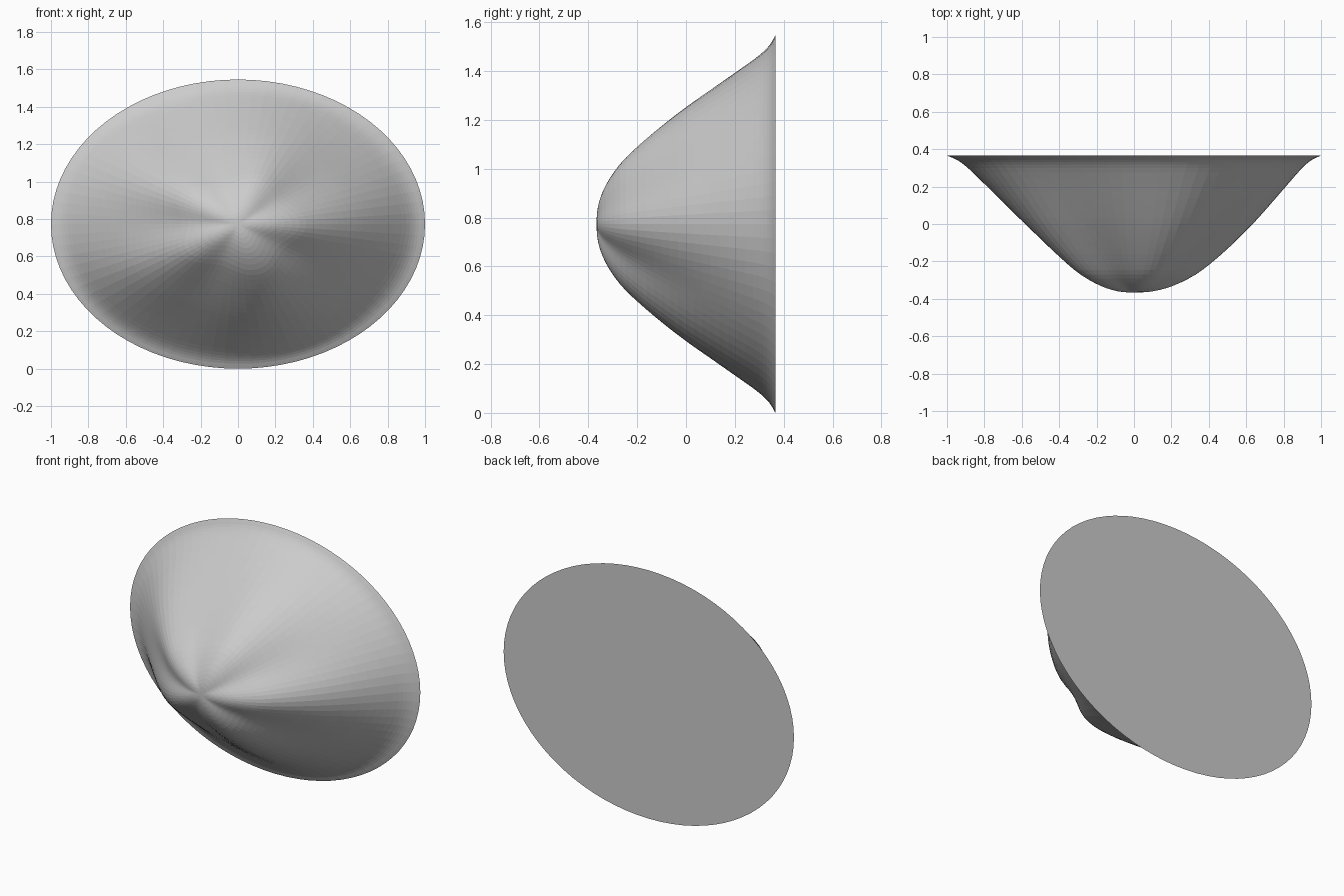
import bpy
import bmesh
import math
from mathutils import Vector

cube = bpy.data.objects.get("Cube")
if cube:
    bpy.data.objects.remove(cube, do_unlink=True)

SEGMENTS = 80
STEPS = 3
HALF_HEIGHT = 0.773
LOBES = 5
LOBE_DEPTH = 0.2

# Bell profile from the tip to the rim: (radius, y)
PROFILE = [Vector(p) for p in (
    (0, -0.366), (0.1, -0.36), (0.21, -0.33), (0.33, -0.27), (0.435, -0.19),
    (0.535, -0.1), (0.635, 0), (0.725, 0.1), (0.82, 0.21), (0.9, 0.3),
    (0.95, 0.342), (1, 0.366))]


def smooth_path(points, steps):
    """Catmull-Rom interpolation through the profile points."""
    ends = [Vector((-points[1].x, points[1].y))] + points
    ends.append(2 * points[-1] - points[-2])
    path = []
    for a, b, c, d in zip(ends, ends[1:], ends[2:], ends[3:]):
        for i in range(steps):
            t = i / steps
            path.append(0.5 * (2 * b + (c - a) * t
                               + (2 * a - 5 * b + 4 * c - d) * t * t
                               + (3 * b - a - 3 * c + d) * t ** 3))
    return path + [points[-1]]


def ring(bm, radius, y):
    """Oval ring, lobed towards the tip and plain at the rim."""
    amount = LOBE_DEPTH * (1 - radius) ** 1.5
    verts = []
    for i in range(SEGMENTS):
        angle = math.tau * i / SEGMENTS
        r = radius * (1 + amount * math.cos(LOBES * angle)) / (1 + amount)
        verts.append(bm.verts.new((r * math.cos(angle), y,
                                   HALF_HEIGHT * (1 + r * math.sin(angle)))))
    return verts


# Fluted bell with a flat back
bm = bmesh.new()
path = smooth_path(PROFILE, STEPS)
tip = bm.verts.new((0, path[0].y, HALF_HEIGHT))
rings = [ring(bm, p.x, p.y) for p in path[1:]]
for i in range(SEGMENTS):
    j = (i + 1) % SEGMENTS
    bm.faces.new((tip, rings[0][i], rings[0][j]))
    for inner, outer in zip(rings, rings[1:]):
        bm.faces.new((inner[i], outer[i], outer[j], inner[j]))
bm.faces.new(rings[-1])
bmesh.ops.recalc_face_normals(bm, faces=bm.faces)

mesh = bpy.data.meshes.new("fluted_bell")
bm.to_mesh(mesh)
bm.free()
bell = bpy.data.objects.new("fluted_bell", mesh)
bpy.context.collection.objects.link(bell)

# Plain grey finish
grey = bpy.data.materials.new("light_grey")
grey.use_nodes = True
color = (0.6, 0.6, 0.6, 1)
grey.diffuse_color = color
grey.node_tree.nodes["Principled BSDF"].inputs["Base Color"].default_value = color
mesh.materials.append(grey)
